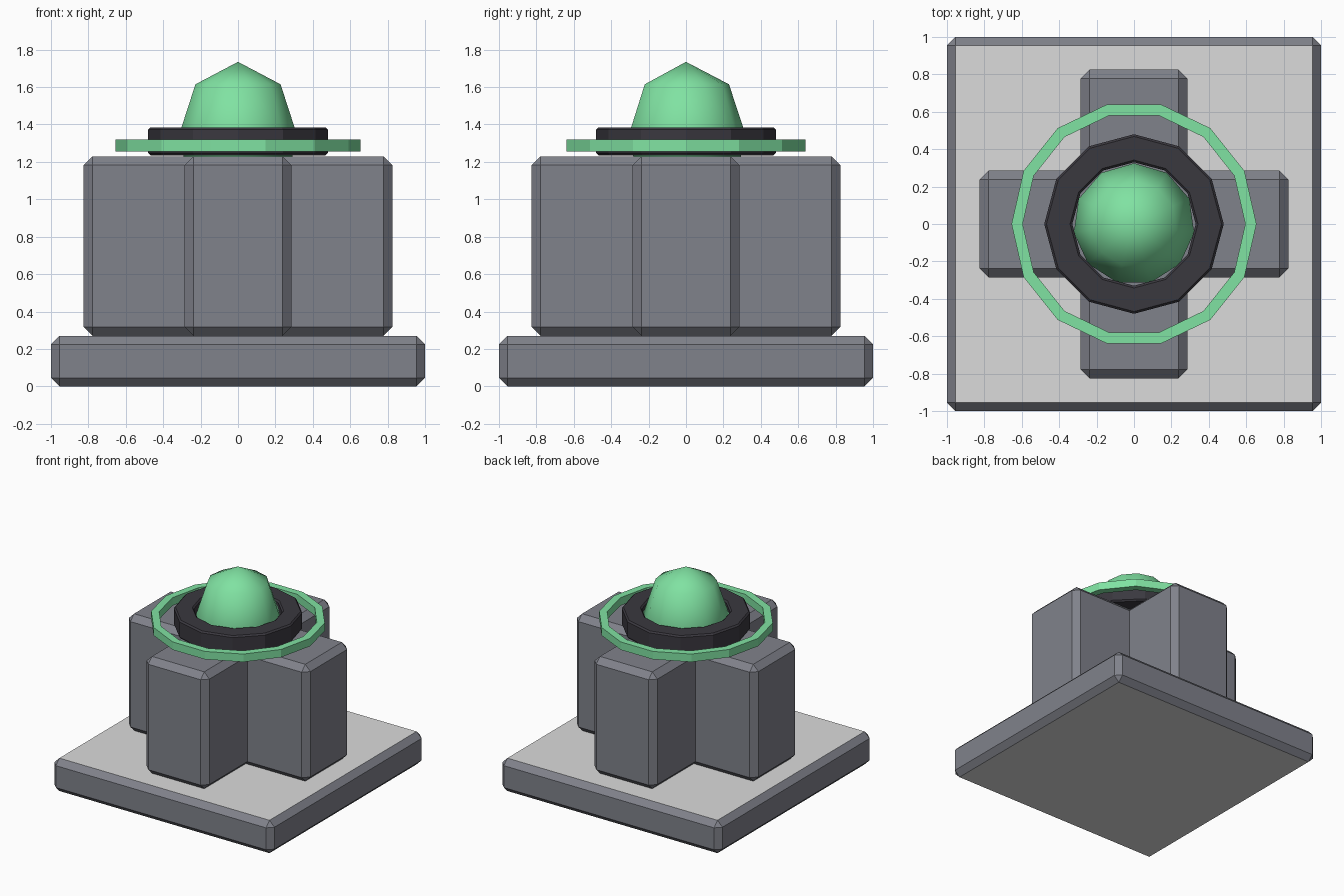
import bpy, bmesh, math

if "Cube" in bpy.data.objects:
    bpy.data.objects.remove(bpy.data.objects["Cube"])


def material(name, hex_code):
    def lin(c):
        return c / 12.92 if c <= 0.04045 else ((c + 0.055) / 1.055) ** 2.4
    m = bpy.data.materials.new(name)
    rgb = [lin(int(hex_code[i:i + 2], 16) / 255) for i in (0, 2, 4)]
    m.diffuse_color = (*rgb, 1)
    m.use_nodes = True
    m.node_tree.nodes["Principled BSDF"].inputs["Base Color"].default_value = m.diffuse_color
    return m


GREY = material("blue grey", "80828B")
LIGHT = material("light grey", "DBDBDB")
DARK = material("near black", "3A383F")
GREEN = material("mint green", "80E2A2")


def finish(name, bm, *mats):
    bmesh.ops.recalc_face_normals(bm, faces=bm.faces)
    me = bpy.data.meshes.new(name)
    bm.to_mesh(me)
    bm.free()
    for m in mats:
        me.materials.append(m)
    ob = bpy.data.objects.new(name, me)
    bpy.context.collection.objects.link(ob)
    return ob


def chamfered_box(name, sx, sy, z0, z1, chamfer, *mats):
    bm = bmesh.new()
    bmesh.ops.create_cube(bm, size=1)
    for v in bm.verts:
        v.co = (v.co.x * sx, v.co.y * sy, z0 + (v.co.z + 0.5) * (z1 - z0))
    bmesh.ops.bevel(bm, geom=bm.edges[:], offset=chamfer, segments=1,
                    affect='EDGES', profile=0.5)
    bm.normal_update()
    if len(mats) > 1:  # flat top and underside get the second colour
        for f in bm.faces:
            f.material_index = int(abs(f.normal.z) > 0.99)
    return finish(name, bm, *mats)


def ring(name, sides, profile, mat):
    # revolve a closed (radius, z) profile around the z axis
    bm = bmesh.new()
    loops = []
    for i in range(sides):
        a = 2 * math.pi * i / sides
        loops.append([bm.verts.new((r * math.cos(a), r * math.sin(a), z))
                      for r, z in profile])
    n = len(profile)
    for i in range(sides):
        p, q = loops[i], loops[(i + 1) % sides]
        for j in range(n):
            k = (j + 1) % n
            bm.faces.new((p[j], q[j], q[k], p[k]))
    return finish(name, bm, mat)


# Square base slab with light top and underside
chamfered_box("base_slab", 2, 2, 0, 0.27, 0.045, GREY, LIGHT)

# Cross-shaped body from two chamfered blocks
chamfered_box("body_block_x", 1.65, 0.57, 0.27, 1.23, 0.047, GREY)
chamfered_box("body_block_y", 0.57, 1.65, 0.27, 1.23, 0.047, GREY)

# Dark collar around the dome
c = 0.012
ring("collar", 12, [(0.48, 1.235 + c), (0.48, 1.385 - c), (0.48 - c, 1.385),
                    (0.33 + c, 1.385), (0.33, 1.385 - c), (0.33, 1.235 + c),
                    (0.33 + c, 1.235), (0.48 - c, 1.235)], DARK)

# Thin floating hoop
ring("hoop", 14, [(0.655, 1.255), (0.655, 1.32), (0.595, 1.32),
                  (0.595, 1.255)], GREEN)

# Glowing dome: smooth, stretched low-poly sphere sunk into the collar
bm = bmesh.new()
bmesh.ops.create_uvsphere(bm, u_segments=11, v_segments=4, radius=1)
for v in bm.verts:
    v.co = (v.co.x * 0.325, v.co.y * 0.325, 1.325 + v.co.z * 0.41)
for f in bm.faces:
    f.smooth = True
finish("dome", bm, GREEN)
